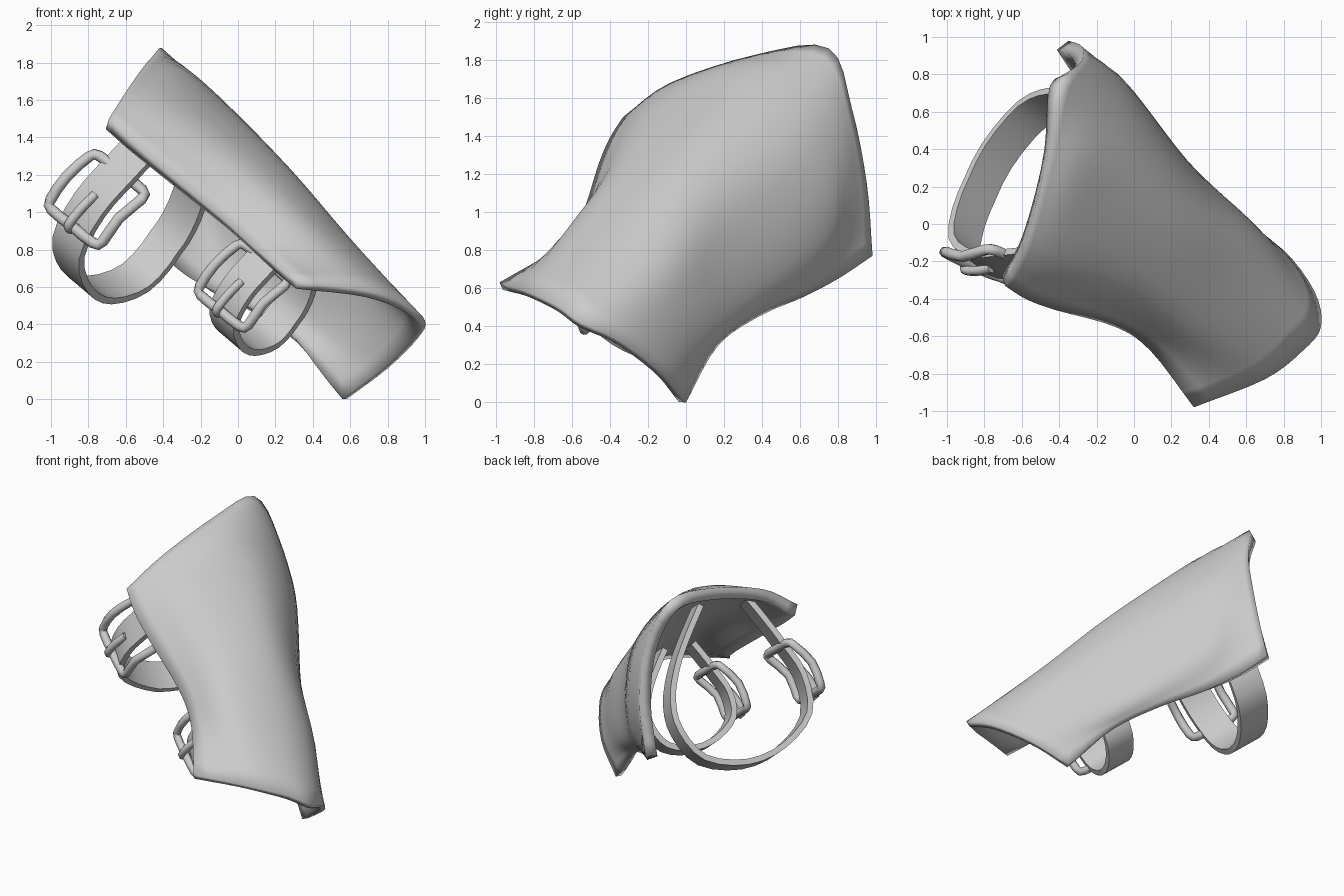
import bpy, bmesh, math
from mathutils import Vector

if "Cube" in bpy.data.objects:
    bpy.data.objects.remove(bpy.data.objects["Cube"])

steel = bpy.data.materials.new("light_grey")
steel.diffuse_color = (0.6, 0.6, 0.6, 1)
steel.use_nodes = True
steel.node_tree.nodes["Principled BSDF"].inputs["Base Color"].default_value = steel.diffuse_color

# Limb frame: D runs elbow to wrist, E1 across the limb, E2 out through the plate
D = Vector((0.97, -0.80, -0.82)).normalized()
E1 = Vector((0.17, 0.82, -0.55))
E1 = (E1 - D * E1.dot(D)).normalized()
E2 = D.cross(E1)


def spline(pts, n, closed=False):
    """Smooth curve through the points, n steps per span."""
    pts = [Vector(p) for p in pts]
    m = len(pts)
    if closed:
        get = lambda i: pts[i % m]
    else:
        ext = [2 * pts[0] - pts[1]] + pts + [2 * pts[-1] - pts[-2]]
        get = lambda i: ext[i + 1]
    out = []
    for i in range(m if closed else m - 1):
        a, b, c, d = (get(i + k) for k in (-1, 0, 1, 2))
        for s in range(n):
            t = s / n
            out.append(0.5 * (2 * b + (c - a) * t + (2 * a - 5 * b + 4 * c - d) * t * t
                              + (3 * b - a - 3 * c + d) * t ** 3))
    return out if closed else out + [pts[-1]]


def finish(name, rows, wrap_row=False, wrap_col=False, caps=False, angle=40):
    """Skin a grid of points into an object."""
    bm = bmesh.new()
    g = [[bm.verts.new(p) for p in r] for r in rows]
    nr, nc = len(g), len(g[0])
    for i in range(nr if wrap_row else nr - 1):
        for j in range(nc if wrap_col else nc - 1):
            k, l = (i + 1) % nr, (j + 1) % nc
            bm.faces.new((g[i][j], g[k][j], g[k][l], g[i][l]))
    if caps:
        bm.faces.new(g[0])
        bm.faces.new(g[-1][::-1])
    if wrap_col:
        bmesh.ops.recalc_face_normals(bm, faces=bm.faces)
    me = bpy.data.meshes.new(name)
    bm.to_mesh(me)
    bm.free()
    me.materials.append(steel)
    ob = bpy.data.objects.new(name, me)
    bpy.context.collection.objects.link(ob)
    bpy.ops.object.select_all(action='DESELECT')
    ob.select_set(True)
    bpy.context.view_layer.objects.active = ob
    bpy.ops.object.shade_smooth_by_angle(angle=math.radians(angle))
    return ob


def tube(name, pts, r, closed):
    """Round bar along a path."""
    rows, n = [], len(pts)
    for i, p in enumerate(pts):
        a = pts[(i - 1) % n] if closed else pts[max(i - 1, 0)]
        b = pts[(i + 1) % n] if closed else pts[min(i + 1, n - 1)]
        t = (b - a).normalized()
        u = t.cross(Vector((0.31, 0.83, 0.47))).normalized()
        v = t.cross(u)
        rows.append([p + r * (u * math.cos(k * math.tau / 8) + v * math.sin(k * math.tau / 8))
                     for k in range(8)])
    return finish(name, rows, closed, True, not closed, 60)


# Forearm plate: six cross-sections from elbow to wrist
sections = [
    [(-.69, -.33, 1.50), (-.575, -.08, 1.68), (-.46, .38, 1.83), (-.39, .75, 1.86),
     (-.28, .87, 1.55), (-.28, .95, 1.15), (-.35, .98, .77)],
    [(-.58, -.40, 1.39), (-.44, -.15, 1.61), (-.30, .32, 1.77), (-.20, .66, 1.66),
     (-.14, .81, 1.35), (-.16, .85, 1.00), (-.24, .80, .65)],
    [(-.42, -.46, 1.25), (-.25, -.22, 1.49), (-.08, .25, 1.59), (.02, .53, 1.41),
     (.00, .70, 1.14), (-.04, .72, .80), (-.10, .61, .55)],
    [(-.10, -.55, .98), (.08, -.39, 1.20), (.25, -.04, 1.255), (.36, .14, 1.06),
     (.33, .28, .78), (.22, .39, .55), (.09, .40, .46)],
    [(.09, -.68, .81), (.34, -.58, .94), (.55, -.30, .905), (.69, -.13, .70),
     (.64, .00, .48), (.50, .11, .32), (.32, .17, .30)],
    [(.32, -.98, .63), (.70, -.83, .58), (.90, -.68, .51), (1.0, -.55, .42),
     (.965, -.36, .33), (.80, -.14, .165), (.58, 0, 0)],
]
cross = [spline(s, 4) for s in sections]
columns = [spline(c, 4) for c in zip(*cross)]
rows = list(zip(*columns))
plate = finish("forearm_plate", rows)
# Wall thins toward the wrist
wall = plate.vertex_groups.new(name="wall")
for i in range(len(rows)):
    n = len(rows[0])
    wall.add(list(range(i * n, i * n + n)), 1 - 0.45 * i / (len(rows) - 1), 'REPLACE')
sol = plate.modifiers.new("thickness", 'SOLIDIFY')
sol.thickness = 0.08
sol.offset = -1
sol.vertex_group = "wall"

# Strap outline in the plane across the limb (E1, E2)
STRAP = [(-.50, .32), (-.47, .15), (-.42, -.08), (-.35, -.32), (-.17, -.52), (.12, -.53),
         (.38, -.41), (.56, -.17), (.54, .08), (.42, .25), (.23, .37), (.02, .45), (-.22, .52)]


def strap_with_buckle(name, centre, scale, half, bscale):
    c = Vector(centre)
    place = lambda a, b, w=0.0: c + E1 * a + E2 * b + D * w
    # Strap band, its far side leaning toward the elbow
    path = spline([(a * scale, b * scale, 0) for a, b in STRAP], 3)
    rows = []
    for i, p in enumerate(path):
        t = (path[min(i + 1, len(path) - 1)] - path[max(i - 1, 0)]).normalized()
        o = Vector((-t.y, t.x, 0)) * 0.02
        lean = -0.09 * scale * min(1, max(0, (i - 16) / 8))
        rows.append([place(q.x, q.y, w + lean) for q, w in
                     ((p + o, -half), (p + o, half), (p - o, half), (p - o, -half))])
    finish(name + "_strap", rows, False, True, True)
    # Buckle frame, upper bar tucked under the strap and tilted sideways
    mid = place(-.365 * scale, -.28 * scale)
    t = (E1 * .42 - E2 * .91).normalized()
    out = D.cross(t)
    if out.dot(mid - c) < 0:
        out = -out
    at = lambda l, w, h: mid + (t * l + D * w + out * (h - .25 * w)) * bscale
    L, W = 0.19, 0.185
    ring = [at(-L, -W * .8, -.055), at(-L, 0, -.055), at(-L, W * .8, -.055),
            at(-L * .8, W, -.04), at(0, W, .03), at(L * .8, W, .02), at(L, W * .8, .02),
            at(L, 0, .02), at(L, -W * .8, .01), at(L * .8, -W, .01), at(0, -W, .02),
            at(-L * .8, -W, -.04)]
    tube(name + "_buckle_frame", spline(ring, 2, True), 0.03 * bscale, True)
    # Buckle prong
    tube(name + "_buckle_prong", spline([at(-.02, 0, .02), at(.08, 0, .05), at(L, 0, .055),
                                         at(L + .02, 0, .01)], 3), 0.026 * bscale, False)


strap_with_buckle("elbow", (-.49, .15, 1.04), 1.0, 0.11, 1.0)
strap_with_buckle("wrist", (.19, -.25, .59), 0.63, 0.10, 0.93)
